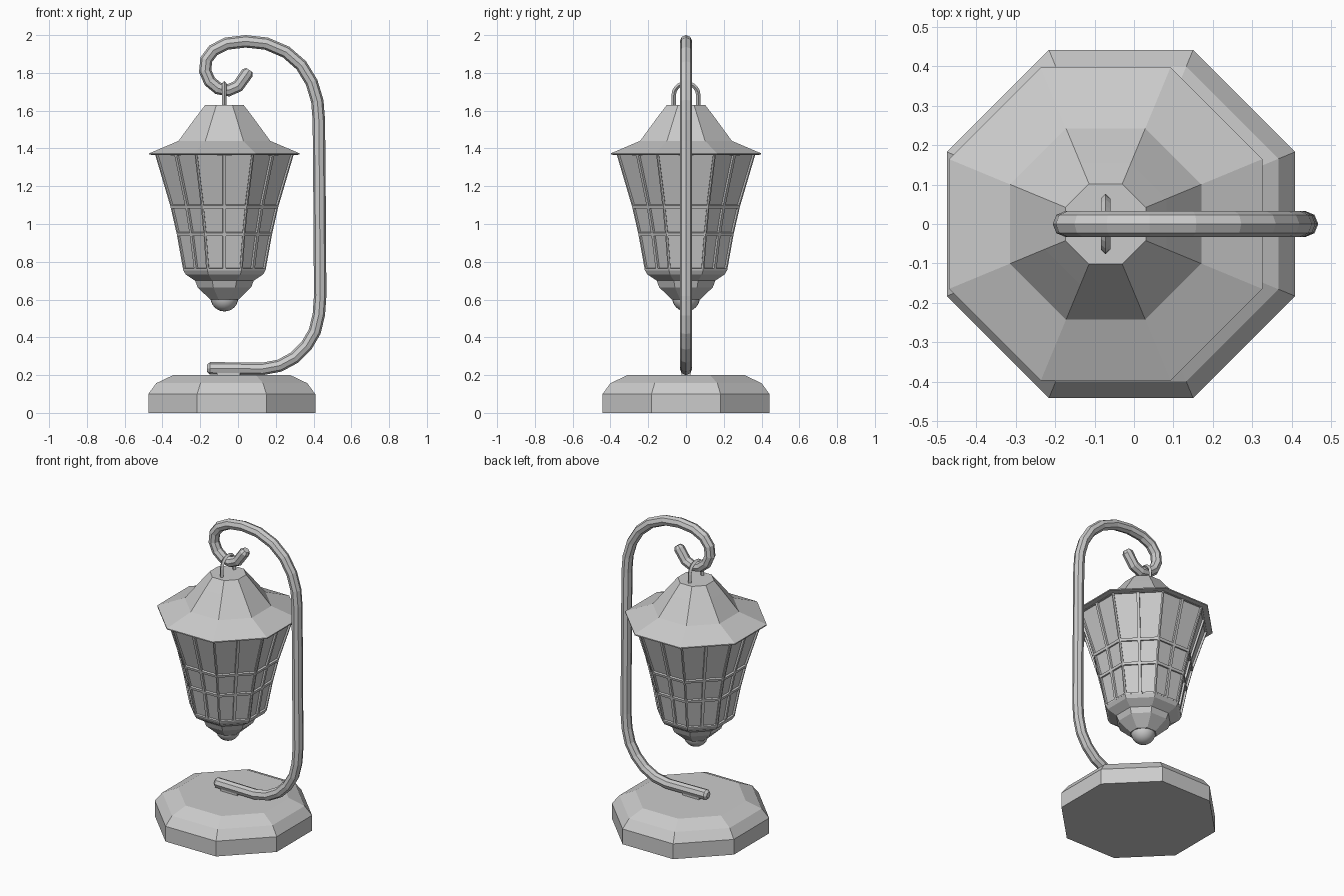
import bpy, bmesh, math
from mathutils import Vector

if "Cube" in bpy.data.objects:
    bpy.data.objects.remove(bpy.data.objects["Cube"])

LX = -0.072   # lantern axis
BX = -0.033   # base axis


def finish(name, bm):
    bmesh.ops.recalc_face_normals(bm, faces=bm.faces)
    me = bpy.data.meshes.new(name)
    bm.to_mesh(me)
    bm.free()
    ob = bpy.data.objects.new(name, me)
    bpy.context.collection.objects.link(ob)
    return ob


def octagon(bm, cx, apothem, z, mids=False):
    """Octagon ring with flats facing the axes, optionally with edge midpoints."""
    r = apothem / math.cos(math.pi / 8)
    ring = [Vector((cx + r * math.cos(a), r * math.sin(a), z))
            for a in (math.pi / 8 + i * math.pi / 4 for i in range(8))]
    if mids:
        ring = [p for i in range(8)
                for p in (ring[i], (ring[i] + ring[(i + 1) % 8]) / 2)]
    return [bm.verts.new(p) for p in ring]


def loft(bm, rings):
    faces = []
    for a, b in zip(rings, rings[1:]):
        n = len(a)
        for i in range(n):
            j = (i + 1) % n
            faces.append(bm.faces.new((a[i], a[j], b[j], b[i])))
    return faces


def octagonal(name, cx, profile):
    """Closed octagonal solid from (apothem, z) pairs."""
    bm = bmesh.new()
    rings = [octagon(bm, cx, a, z) for a, z in profile]
    loft(bm, rings)
    bm.faces.new(rings[0])
    bm.faces.new(rings[-1])
    return finish(name, bm)


def tube(name, pts, radius, res, end_taper=1.0):
    """Faceted tube along a path, with slightly rounded ends."""
    cu = bpy.data.curves.new(name + "_path", 'CURVE')
    cu.dimensions = '3D'
    cu.bevel_depth = radius
    cu.bevel_resolution = res
    cu.use_fill_caps = True
    sp = cu.splines.new('POLY')
    sp.points.add(len(pts) - 1)
    for p, co in zip(sp.points, pts):
        p.co = (*co, 1)
    sp.points[0].radius = sp.points[-1].radius = end_taper
    sp.use_smooth = False
    ob = bpy.data.objects.new(name, cu)
    bpy.context.collection.objects.link(ob)
    bpy.ops.object.select_all(action='DESELECT')
    ob.select_set(True)
    bpy.context.view_layer.objects.active = ob
    bpy.ops.object.convert(target='MESH')
    return ob


# Base
octagonal("base", BX, [(0.442, 0), (0.442, 0.1), (0.40, 0.157), (0.31, 0.2)])

# Mounting plate under the foot of the stand
bm = bmesh.new()
bmesh.ops.create_cube(bm, size=1)
bmesh.ops.scale(bm, vec=(0.12, 0.045, 0.03), verts=bm.verts)
bmesh.ops.translate(bm, vec=(-0.05, 0, 0.207), verts=bm.verts)
finish("mounting_plate", bm)

# Curled stand
path = [(-0.163, 0.236), (-0.148, 0.236), (0.13, 0.233), (0.22, 0.25), (0.30, 0.293),
        (0.362, 0.355), (0.406, 0.43), (0.428, 0.52), (0.435, 0.62), (0.432, 1.1),
        (0.428, 1.55), (0.42, 1.65), (0.39, 1.75), (0.335, 1.84), (0.255, 1.91),
        (0.15, 1.955), (0.04, 1.967), (-0.06, 1.955), (-0.13, 1.92), (-0.168, 1.87),
        (-0.174, 1.81), (-0.15, 1.755), (-0.105, 1.718), (-0.05, 1.708),
        (0.0, 1.73), (0.05, 1.80), (0.06, 1.815)]
tube("stand", [(x, 0, z) for x, z in path], 0.033, 2, 0.6)

# Hanging loop
arc = [(LX, 0.065 * math.cos(a), 1.682 + 0.063 * math.sin(a))
       for a in (i * math.pi / 10 for i in range(11))]
tube("hanging_loop", [(LX, 0.065, 1.62)] + arc + [(LX, -0.065, 1.62)], 0.012, 0)

# Roof with thin eaves
octagonal("roof", LX, [(0.355, 1.365), (0.398, 1.367), (0.398, 1.374),
                       (0.243, 1.44), (0.155, 1.56), (0.102, 1.63)])

# Lantern body with recessed window panes, two by three on each side
bm = bmesh.new()
rows = [(0.218, 0.755), (0.252, 0.945), (0.285, 1.09), (0.368, 1.372)]
rings = [octagon(bm, LX, a, z, True) for a, z in rows]
panes = loft(bm, rings)
bm.faces.new(rings[0])
bm.faces.new(rings[-1])
bmesh.ops.recalc_face_normals(bm, faces=bm.faces)
frame = bmesh.ops.inset_individual(bm, faces=panes, thickness=0.012, depth=0)
bmesh.ops.inset_individual(bm, faces=panes, thickness=0.001, depth=-0.012)
finish("lantern_body", bm)

# Stepped bottom of the lantern
octagonal("lantern_bottom", LX, [(0.218, 0.756), (0.205, 0.733), (0.155, 0.70),
                                 (0.142, 0.665), (0.075, 0.60)])

# Ball finial
bm = bmesh.new()
bmesh.ops.create_uvsphere(bm, u_segments=20, v_segments=12, radius=0.074)
bmesh.ops.translate(bm, vec=(LX, 0, 0.611), verts=bm.verts)
for f in bm.faces:
    f.smooth = True
finish("ball_finial", bm)
